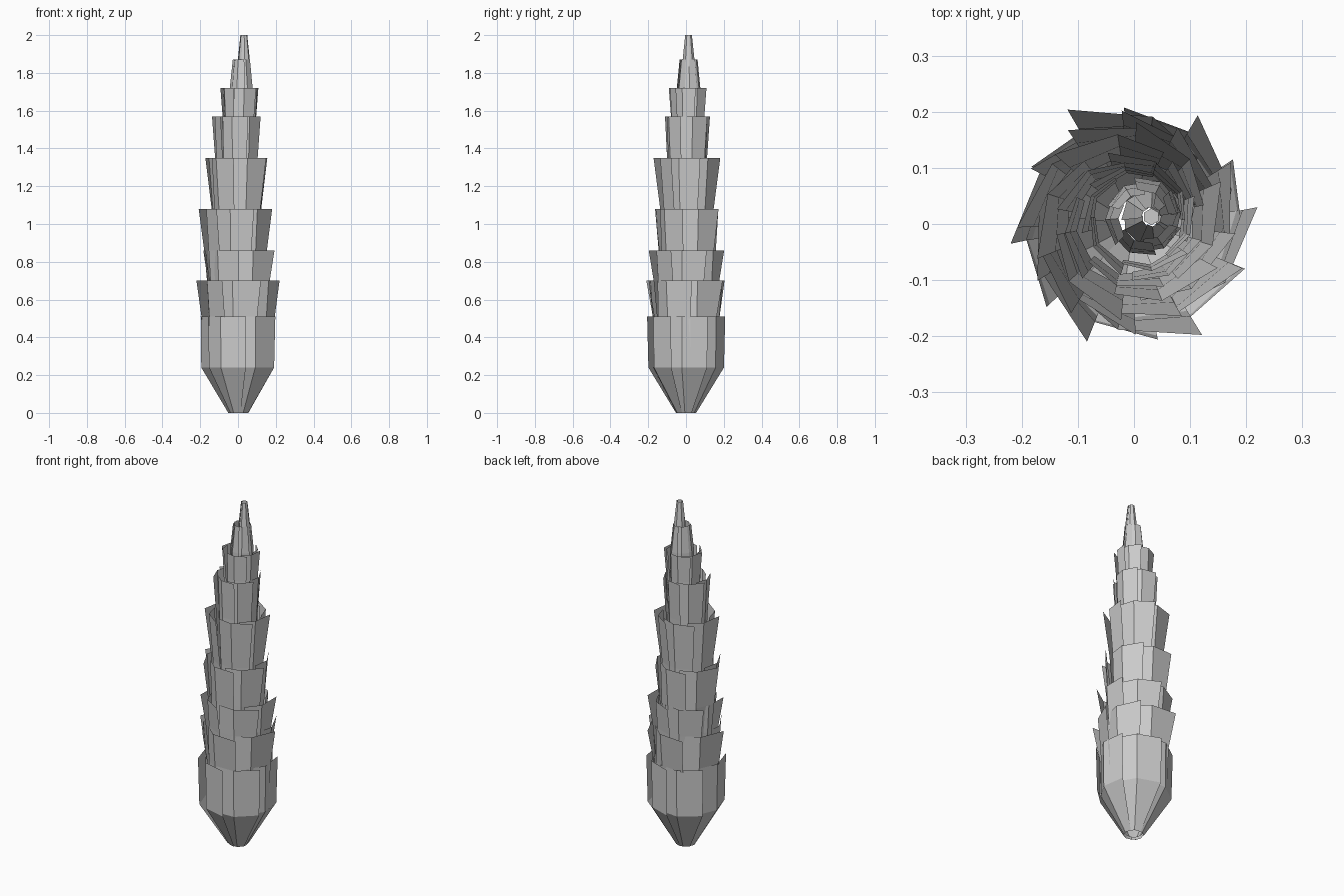
import bpy, bmesh, math, random

if "Cube" in bpy.data.objects:
    bpy.data.objects.remove(bpy.data.objects["Cube"])
random.seed(4)


def make_object(name, bm):
    mesh = bpy.data.meshes.new(name)
    bm.to_mesh(mesh)
    bm.free()
    obj = bpy.data.objects.new(name, mesh)
    bpy.context.collection.objects.link(obj)
    return obj


def sheath_tier(name, profile, centre, plates, turn, twist):
    """Pinwheel ring of overlapping plates; profile = (z, radius, flare)."""
    bm = bmesh.new()
    step = 2 * math.pi / plates
    for i in range(plates):
        a = turn + i * step + random.uniform(-0.12, 0.12)
        size = random.uniform(0.97, 1.03)
        # each plate runs from a tucked edge to a free, outward corner
        cols = [(-0.62, 0.9, -0.5), (-0.05, 0.97, 0.0), (0.62, 1.0, 1.0)]
        rows = []
        for z, r, flare in profile:
            row = []
            for da, k, f in cols:
                ang = a + twist * da * step
                rad = r * size * k * (1 + flare * f)
                x = centre[0] + rad * math.cos(ang)
                y = centre[1] + rad * math.sin(ang)
                x = max(-0.22, min(0.22, x))
                y = max(-0.22, min(0.22, y))
                row.append(bm.verts.new((x, y, z)))
            rows.append(row)
        for lo, hi in zip(rows, rows[1:]):
            for j in range(len(cols) - 1):
                bm.faces.new((lo[j], lo[j + 1], hi[j + 1], hi[j]))
    return make_object(name, bm)


# Overlapping sheaths from the bud base to the narrow tip
tiers = [
    ([(0, .055, 0), (.24, .2, .03), (.51, .203, .05)], (.003, 0), 6),
    ([(0.01, .045, 0), (.24, .175, .03), (.50, .18, .06), (.70, .195, .18)], (0, 0), 6),
    ([(.40, .15, 0), (.70, .17, .05), (.86, .18, .14)], (0, .003), 6),
    ([(.58, .14, 0), (.86, .158, .05), (1.08, .172, .13)], (-.01, .005), 6),
    ([(.75, .12, 0), (1.08, .138, .04), (1.35, .16, .12)], (-.006, .005), 6),
    ([(1.0, .1, 0), (1.35, .112, .03), (1.57, .122, .08)], (-.006, .003), 6),
    ([(1.25, .085, 0), (1.57, .09, .03), (1.72, .097, .08)], (.008, .01), 6),
    ([(1.45, .07, 0), (1.72, .062, .02), (1.87, .046, .05)], (.018, .013), 6),
    ([(1.6, .055, 0), (1.87, .032, .02), (2.0, .018, .04)], (.031, .013), 6),
]
for n, (profile, centre, plates) in enumerate(tiers):
    sheath_tier(f"sheath_{n + 1}", profile, centre, plates, n * 0.47, 1.0)

# Small cap closing the tip
bm = bmesh.new()
bmesh.ops.create_circle(bm, cap_ends=True, segments=6, radius=0.015)
bmesh.ops.translate(bm, verts=bm.verts, vec=(0.031, 0.013, 1.998))
make_object("tip_cap", bm)
